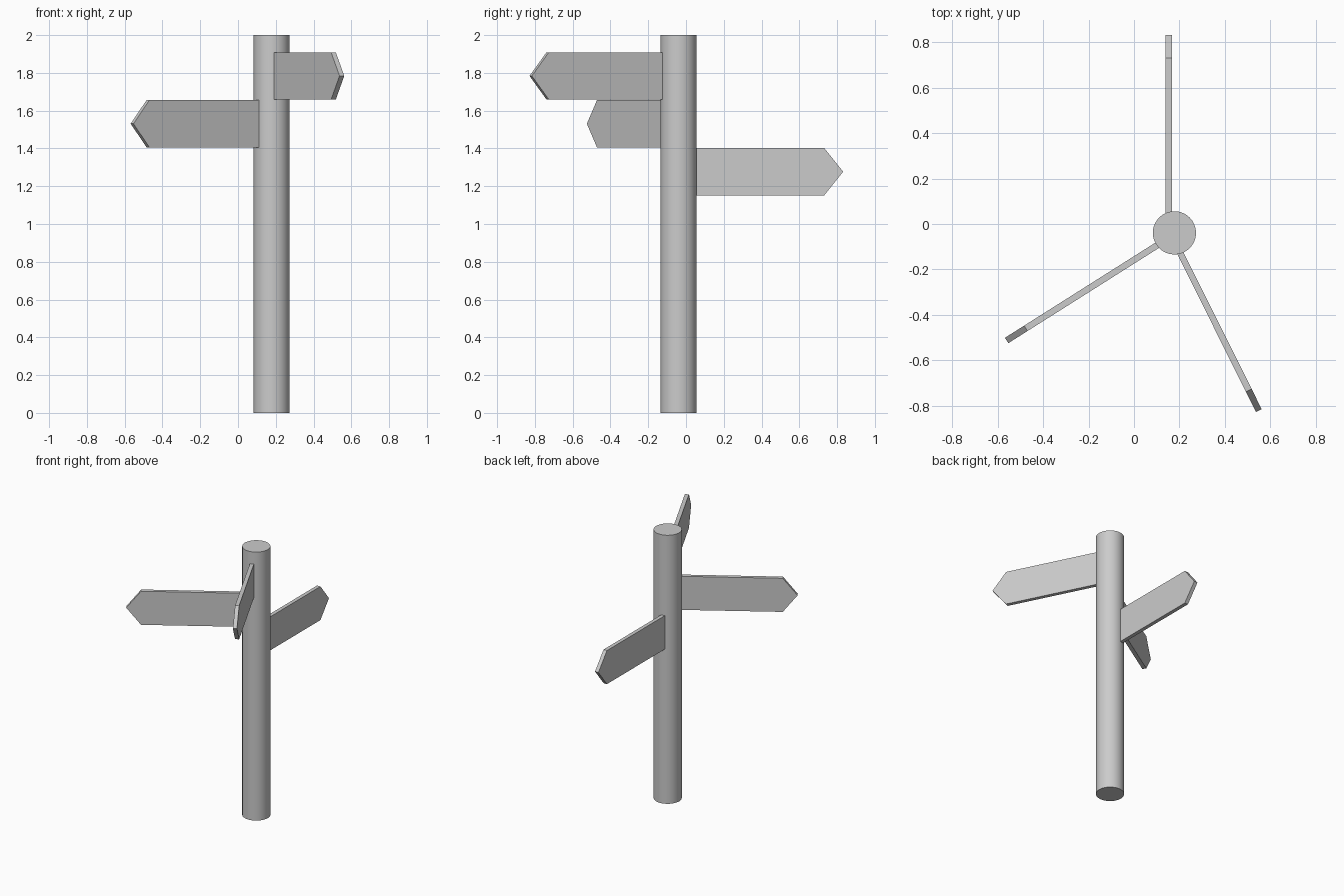
import bpy, bmesh
from math import radians, cos, sin

if "Cube" in bpy.data.objects:
    bpy.data.objects.remove(bpy.data.objects["Cube"])

POLE = (0.178, -0.039)
THICK = 0.028


def sign(name, tip, angle, z0, length=0.79, height=0.25, point=0.1):
    """Arrow board ending at tip (x, y), pointing along angle, bottom at z0."""
    d = (cos(radians(angle)), sin(radians(angle)))
    n = (-d[1], d[0])
    profile = [(-length, 0), (-point, 0), (0, height / 2), (-point, height), (-length, height)]
    bm = bmesh.new()
    sides = []
    for t in (-THICK / 2, THICK / 2):
        sides.append([bm.verts.new((tip[0] + d[0] * u + n[0] * t,
                                    tip[1] + d[1] * u + n[1] * t, z0 + z)) for u, z in profile])
    a, b = sides
    bm.faces.new(a)
    bm.faces.new(b[::-1])
    for i in range(5):
        j = (i + 1) % 5
        bm.faces.new((a[i], b[i], b[j], a[j]))
    bmesh.ops.recalc_face_normals(bm, faces=bm.faces)
    mesh = bpy.data.meshes.new(name)
    bm.to_mesh(mesh)
    bm.free()
    bpy.context.collection.objects.link(bpy.data.objects.new(name, mesh))


# Round post
bpy.ops.mesh.primitive_cylinder_add(vertices=64, radius=0.095, depth=2, location=(*POLE, 1))
bpy.context.object.name = "post"
bpy.ops.object.shade_smooth_by_angle(angle=radians(30))

# Three arrow boards, lowest to highest
sign("lower_sign", (0.153, 0.832), 90, 1.152)
sign("middle_sign", (-0.561, -0.513), 212.3, 1.406)
sign("upper_sign", (0.55, -0.822), -63.5, 1.659)
